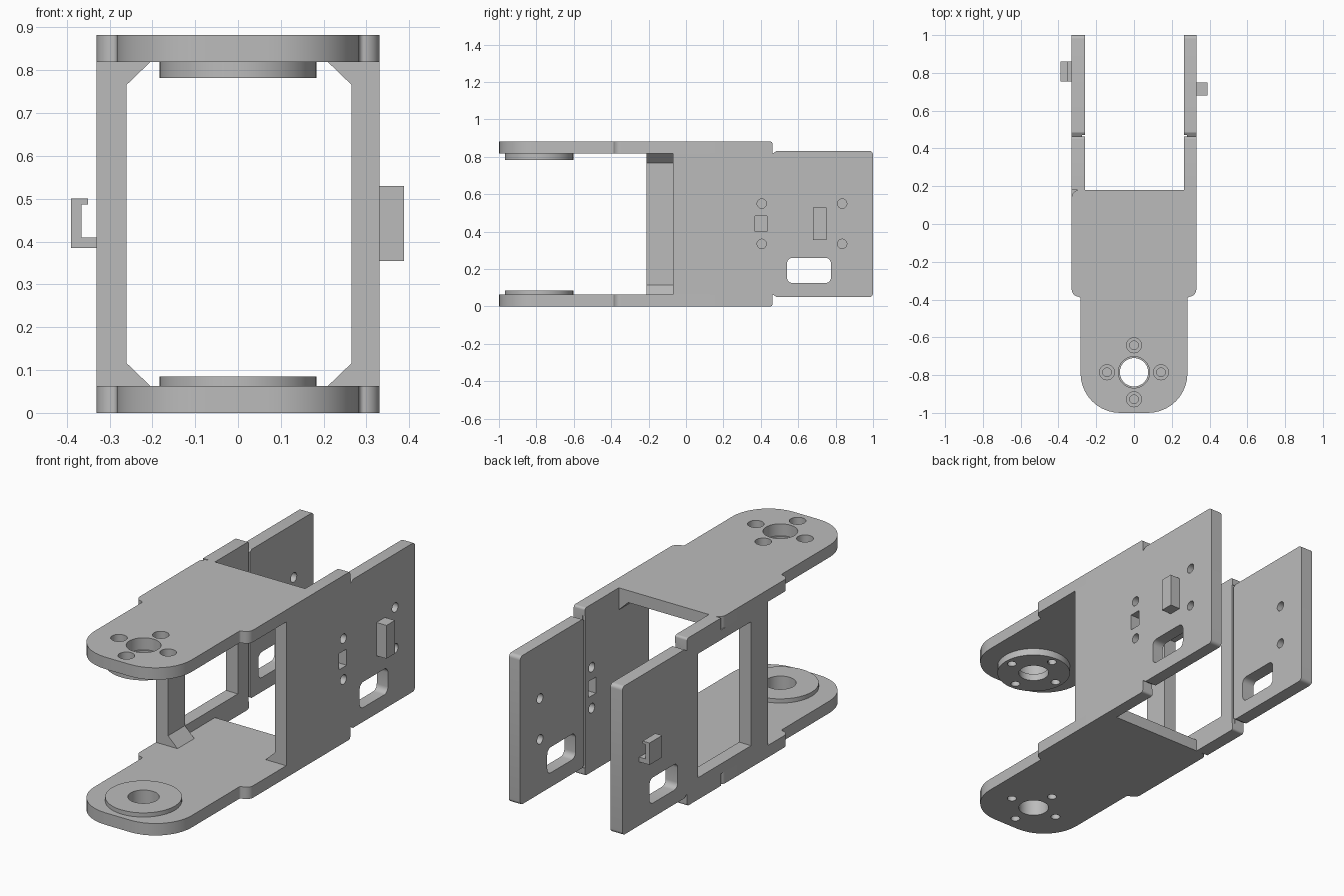
import bpy, bmesh, math
from mathutils import Vector, Matrix

cube = bpy.data.objects.get("Cube")
if cube:
    bpy.data.objects.remove(cube, do_unlink=True)

H = 0.882        # overall height
T = 0.063        # plate thickness
PIVOT_Y = -0.785

grey = bpy.data.materials.new("light grey plastic")
grey.use_nodes = True
grey.diffuse_color = (0.5, 0.5, 0.5, 1)
bsdf = grey.node_tree.nodes["Principled BSDF"]
bsdf.inputs["Base Color"].default_value = grey.diffuse_color
bsdf.inputs["Roughness"].default_value = 0.7


def rounded(points, steps=6):
    """Fillet the corners of an outline given as (u, v, radius)."""
    out = []
    n = len(points)
    for i, (u, v, r) in enumerate(points):
        p = Vector((u, v))
        if r == 0:
            out.append(p)
            continue
        a = (Vector(points[i - 1][:2]) - p).normalized()
        b = (Vector(points[(i + 1) % n][:2]) - p).normalized()
        half = a.angle(b) / 2
        centre = p + (a + b).normalized() * (r / math.sin(half))
        start = p + a * (r / math.tan(half)) - centre
        end = p + b * (r / math.tan(half)) - centre
        sweep = start.angle_signed(end)
        for k in range(steps + 1):
            t = -sweep * k / steps
            c, s = math.cos(t), math.sin(t)
            out.append(centre + Vector((start.x * c - start.y * s, start.x * s + start.y * c)))
    return out


def circle(u, v, r, n=40):
    return [Vector((u + r * math.cos(2 * math.pi * k / n), v + r * math.sin(2 * math.pi * k / n)))
            for k in range(n)]


def rect(u0, u1, v0, v1, r=0.0):
    return rounded([(u0, v0, r), (u1, v0, r), (u1, v1, r), (u0, v1, r)])


def prism(name, outline, axis, lo, hi):
    """Extrude a flat outline along an axis (x: outline is yz, y: xz, z: xy)."""
    place = {"x": lambda p, d: (d, p.x, p.y),
             "y": lambda p, d: (p.x, d, p.y),
             "z": lambda p, d: (p.x, p.y, d)}[axis]
    bm = bmesh.new()
    face = bm.faces.new([bm.verts.new(place(p, lo)) for p in outline])
    ext = bmesh.ops.extrude_face_region(bm, geom=[face])
    moved = [g for g in ext["geom"] if isinstance(g, bmesh.types.BMVert)]
    bmesh.ops.translate(bm, verts=moved, vec=place(Vector((0, 0)), hi - lo))
    bmesh.ops.recalc_face_normals(bm, faces=bm.faces[:])
    mesh = bpy.data.meshes.new(name)
    bm.to_mesh(mesh)
    bm.free()
    mesh.materials.append(grey)
    obj = bpy.data.objects.new(name, mesh)
    bpy.context.scene.collection.objects.link(obj)
    return obj


def cut(obj, cutters):
    """Subtract the cutters and bake the result into the part."""
    for c in cutters:
        c.hide_render = True
        m = obj.modifiers.new("cut", "BOOLEAN")
        m.operation, m.solver, m.object = "DIFFERENCE", "EXACT", c
    bpy.context.view_layer.update()
    dep = bpy.context.evaluated_depsgraph_get()
    mesh = bpy.data.meshes.new_from_object(obj.evaluated_get(dep))
    obj.modifiers.clear()
    obj.data = mesh
    for c in cutters:
        bpy.data.objects.remove(c, do_unlink=True)


def screw_cutters(r, lo, hi):
    d = 0.143
    return [prism("cutter", circle(x, PIVOT_Y + y, r, 24), "z", lo, hi)
            for x, y in ((d, 0), (-d, 0), (0, d), (0, -d))]


def bore(r, lo, hi):
    return prism("cutter", circle(0, PIVOT_Y, r), "z", lo, hi)


# Arm plates: wide body stepping in to a rounded nose
plate = rounded([(-0.283, -1, 0.21), (0.283, -1, 0.21), (0.283, -0.385, 0.012), (0.33, -0.385, 0.04),
                 (0.33, 0.18, 0), (-0.33, 0.18, 0.04), (-0.33, -0.385, 0.04), (-0.283, -0.385, 0.012)], 10)
top = prism("top_plate", plate, "z", H - T, H)
cut(top, [bore(0.083, 0.7, 1)] + screw_cutters(0.04, 0.7, 1))
bottom = prism("bottom_plate", plate, "z", 0, T)
cut(bottom, [bore(0.075, -0.1, 0.2)] + screw_cutters(0.023, -0.1, 0.055))

# Round bosses on the inner sides of the plates
top_boss = prism("top_boss", circle(0, PIVOT_Y, 0.183), "z", 0.782, H - T)
cut(top_boss, [bore(0.075, 0.7, 1)] + screw_cutters(0.023, 0.7, 1))
bottom_boss = prism("bottom_boss", circle(0, PIVOT_Y, 0.183), "z", T, 0.085)
cut(bottom_boss, [bore(0.075, -0.1, 0.2)])


# Side walls: full height in the middle, slightly lower at the rear
def wall(name, front, lo, hi):
    lower = [(front, T, 0), (0.18, T, 0), (0.18, 0, 0), (0.462, 0, 0.012),
             (0.462, 0.065, 0), (0.485, 0.05, 0), (1, 0.05, 0.02)]
    upper = [(y, H - z, r) for y, z, r in reversed(lower)]
    return prism(name, rounded(lower + upper), "x", lo, hi)


def slot(lo, hi):
    return prism("cutter", rect(0.54, 0.775, 0.125, 0.26, 0.03), "x", lo, hi)


def groove(lo, hi):
    return prism("cutter", rect(0.458, 0.47, 0.04, 0.84), "x", lo, hi)


def pin_holes(y, lo, hi):
    return [prism("cutter", circle(y, z, 0.025, 24), "x", lo, hi) for z in (0.335, 0.55)]


left_wall = wall("left_wall", -0.07, 0.265, 0.33)
cut(left_wall, [slot(0.2, 0.4), groove(0.2, 0.28),
                prism("cutter", rect(0.37, 0.432, 0.4, 0.485), "x", 0.2, 0.4)]
    + pin_holes(0.405, 0.2, 0.4) + pin_holes(0.835, 0.2, 0.4))

right_wall = wall("right_wall", -0.21, -0.33, -0.26)
cut(right_wall, [slot(-0.4, -0.2), groove(-0.275, -0.2),
                 prism("cutter", rect(-0.07, 0.37, 0.115, H - 0.115), "x", -0.4, -0.2)]
    + pin_holes(0.835, -0.295, -0.2))

# Corner gussets between walls and plates
for label, x, s, y0, y1 in (("left", 0.265, -1, -0.07, 0.18), ("right", -0.26, 1, -0.21, -0.07)):
    for level, z, up in (("bottom", T, 1), ("top", H - T, -1)):
        tri = [Vector((x, z)), Vector((x + s * 0.055, z)), Vector((x, z + up * 0.053))]
        prism(f"{label}_{level}_gusset", tri, "y", y0, y1)

# Catch block on one wall, cable hook on the other
prism("catch_block", rect(0.68, 0.75, 0.355, 0.53), "x", 0.33, 0.388)
hook = [(-0.33, 0.385), (-0.33, 0.41), (-0.365, 0.41), (-0.365, 0.486),
        (-0.35, 0.486), (-0.35, 0.5), (-0.39, 0.5), (-0.39, 0.385)]
prism("cable_hook", [Vector(p) for p in hook], "y", 0.755, 0.86)

# Smooth the round surfaces while keeping edges sharp
for obj in bpy.context.scene.objects:
    if obj.type == "MESH" and obj.data.materials and obj.data.materials[0] == grey:
        bpy.ops.object.select_all(action="DESELECT")
        obj.select_set(True)
        bpy.context.view_layer.objects.active = obj
        bpy.ops.object.shade_smooth_by_angle(angle=math.radians(25))
